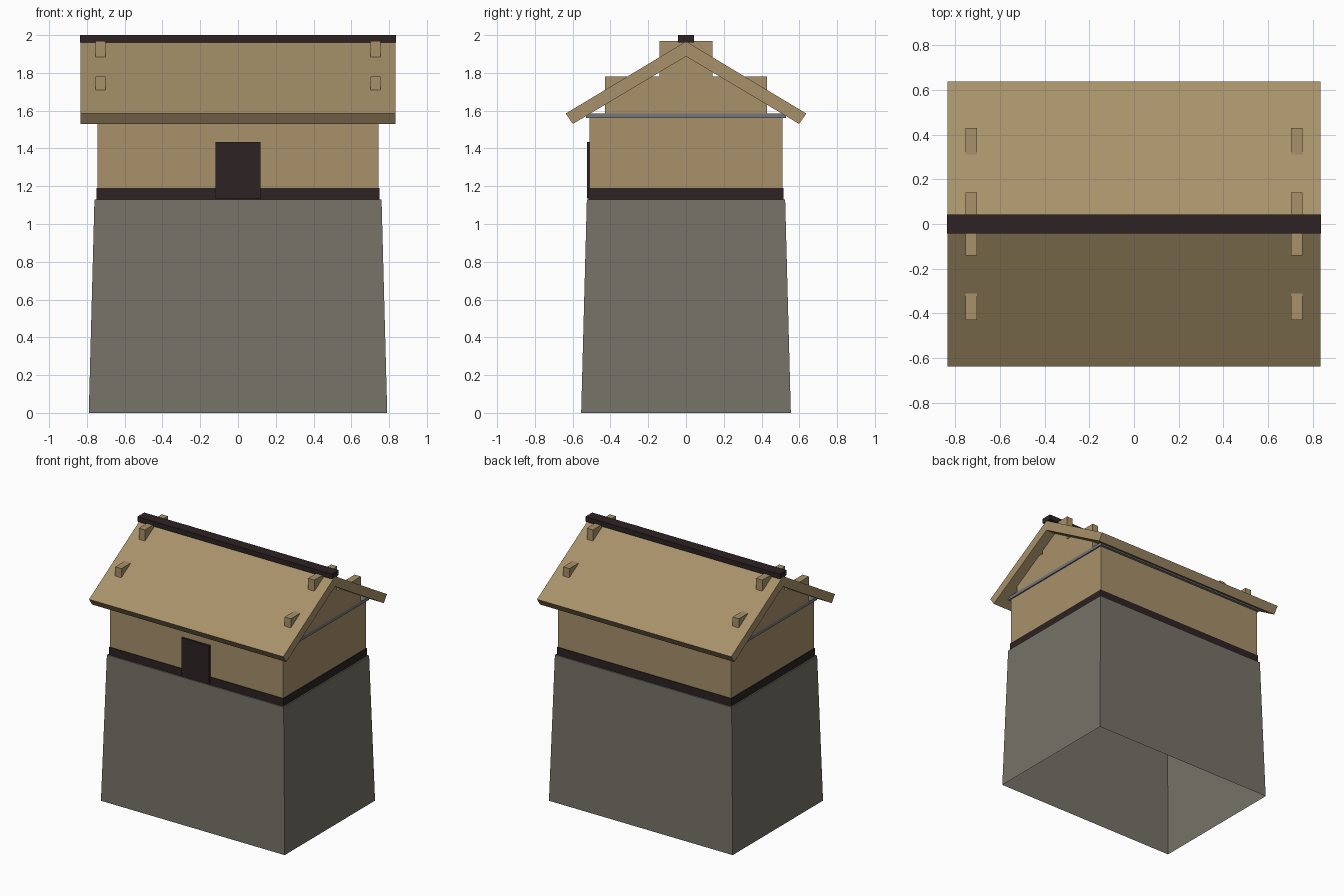
import bpy

cube = bpy.data.objects.get("Cube")
if cube:
    bpy.data.objects.remove(cube, do_unlink=True)


def material(name, color):
    m = bpy.data.materials.new(name)
    m.use_nodes = True
    m.diffuse_color = (*color, 1)
    bsdf = next(n for n in m.node_tree.nodes if n.type == 'BSDF_PRINCIPLED')
    bsdf.inputs["Base Color"].default_value = (*color, 1)
    return m


wood = material("tan wood", (0.39, 0.285, 0.145))
stone = material("warm grey stone", (0.18, 0.17, 0.135))
dark = material("dark timber", (0.027, 0.016, 0.017))
slate = material("cool grey trim", (0.18, 0.185, 0.19))


def mesh_object(name, verts, faces, mat):
    me = bpy.data.meshes.new(name)
    me.from_pydata(verts, [], faces)
    me.materials.append(mat)
    ob = bpy.data.objects.new(name, me)
    bpy.context.collection.objects.link(ob)
    return ob


def block(name, x, y, z, mat, top=None, open_bottom=False):
    """Box from (min, max) ranges; top gives half sizes for a tapered top."""
    lower = [(x[0], y[0]), (x[1], y[0]), (x[1], y[1]), (x[0], y[1])]
    upper = lower
    if top:
        a, b = top
        upper = [(-a, -b), (a, -b), (a, b), (-a, b)]
    verts = [(*p, z[0]) for p in lower] + [(*p, z[1]) for p in upper]
    faces = [(i, (i + 1) % 4, (i + 1) % 4 + 4, i + 4) for i in range(4)]
    faces.append((4, 5, 6, 7))
    if not open_bottom:
        faces.append((3, 2, 1, 0))
    return mesh_object(name, verts, faces, mat)


def centred(name, hx, hy, z, mat, **kw):
    return block(name, (-hx, hx), (-hy, hy), z, mat, **kw)


# Tapered stone base, open underneath
centred("stone_base", 0.79, 0.555, (0, 1.13), stone, top=(0.76, 0.525), open_bottom=True)

# Upper storey: sill beam, walls, ceiling trim and door
centred("sill_beam", 0.75, 0.515, (1.13, 1.19), dark)
centred("upper_walls", 0.745, 0.51, (1.19, 1.56), wood)
centred("ceiling_trim", 0.755, 0.53, (1.56, 1.585), slate)
block("door", (-0.12, 0.12), (-0.525, -0.5), (1.135, 1.435), dark)

# Stepped gables whose corners poke through the roof
for side, x in (("right", (-0.755, -0.702)), ("left", (0.702, 0.755))):
    block(side + "_gable_lower", x, (-0.43, 0.43), (1.585, 1.78), wood)
    block(side + "_gable_upper", x, (-0.14, 0.14), (1.78, 1.97), wood)

# Pitched roof: chevron profile run along x
profile = [(-0.637, 1.585), (0, 1.967), (0.637, 1.585),
           (0.599, 1.53), (0, 1.887), (-0.599, 1.53)]
n = len(profile)
verts = [(x, y, z) for x in (-0.835, 0.835) for y, z in profile]
faces = [(i, i + n, (i + 1) % n + n, (i + 1) % n) for i in range(n)]
faces += [(0, 1, 4, 5), (1, 2, 3, 4), (11, 10, 7, 6), (10, 9, 8, 7)]
roof = mesh_object("roof", verts, faces, wood)

# Ridge beam
centred("ridge_beam", 0.836, 0.042, (1.962, 2.0), dark)

# Consistent outward normals on the roof
import bmesh
bm = bmesh.new()
bm.from_mesh(roof.data)
bmesh.ops.recalc_face_normals(bm, faces=bm.faces)
bm.to_mesh(roof.data)
bm.free()
